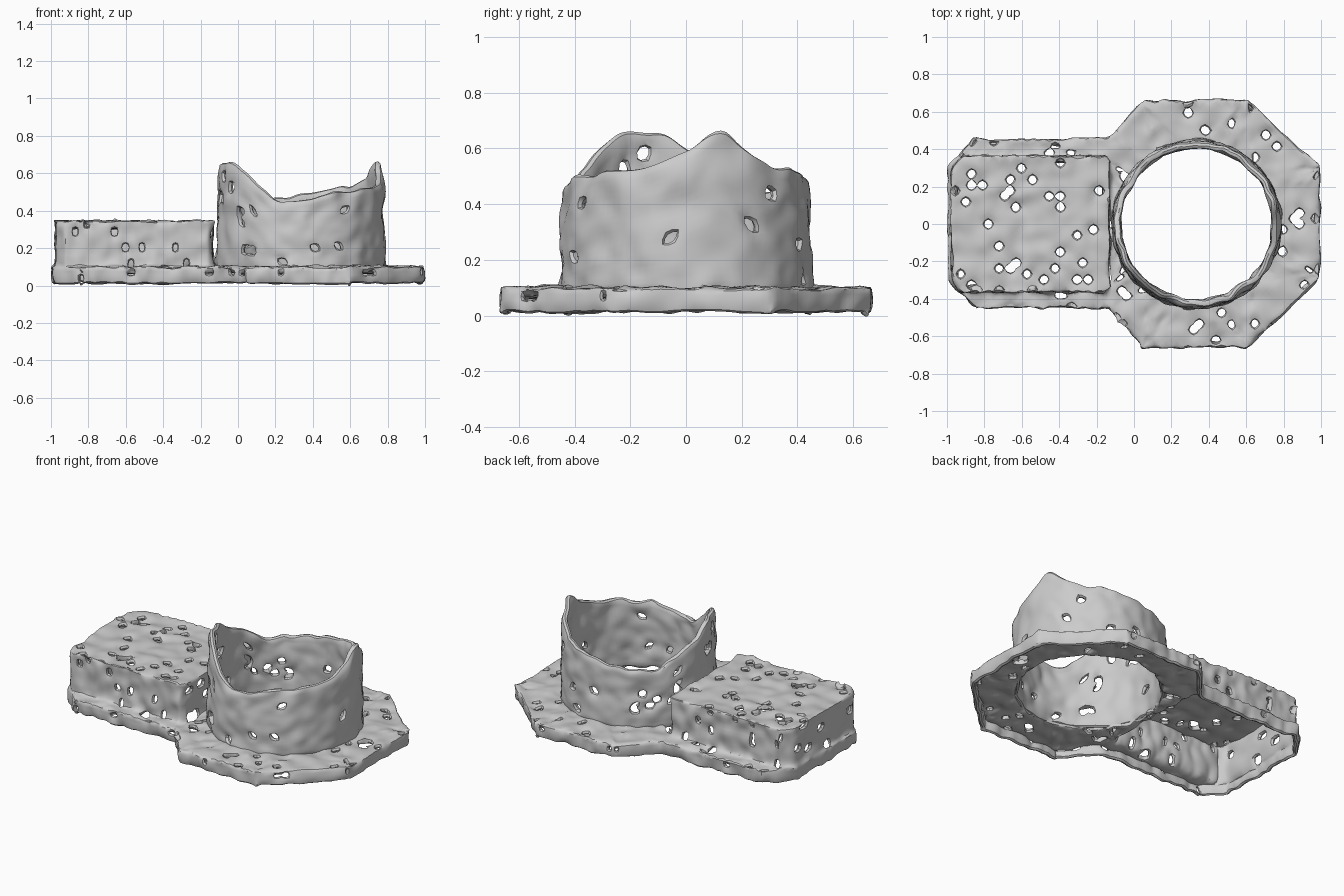
import bpy, bmesh, math, random
from mathutils import Vector, noise

random.seed(4)
if "Cube" in bpy.data.objects:
    bpy.data.objects.remove(bpy.data.objects["Cube"])

CENTRE = Vector((0.335, 0, 0))
FLANGE_Z, BOX_Z = 0.108, 0.35

grey = bpy.data.materials.new("stone_grey")
grey.use_nodes = True
grey.diffuse_color = (0.6, 0.6, 0.6, 1)
grey.node_tree.nodes["Principled BSDF"].inputs["Base Color"].default_value = (0.6, 0.6, 0.6, 1)


def loop(bm, points, z):
    return [bm.verts.new((x, y, z)) for x, y in points]


def edges_of(bm, verts):
    return [bm.edges.new((a, b)) for a, b in zip(verts, verts[1:] + verts[:1])]


def bridge(bm, lower, upper):
    n = len(lower)
    for i in range(n):
        j = (i + 1) % n
        bm.faces.new((lower[i], lower[j], upper[j], upper[i]))


def slice_cells(bm, step):
    """Cut every panel into small diamond cells."""
    for normal in (Vector((1, 1, 0)), Vector((1, -1, 0)), Vector((0, 0, 1))):
        normal.normalize()
        for k in range(-40, 41):
            bmesh.ops.bisect_plane(bm, geom=bm.verts[:] + bm.edges[:] + bm.faces[:],
                                   dist=1e-5, plane_co=normal * (k + 0.37) * step, plane_no=normal)
    bmesh.ops.remove_doubles(bm, verts=bm.verts[:], dist=step * 0.3)


def erode(bm, share, rough, min_area):
    """Punch scattered pits, then roughen the surface."""
    pits = [f for f in bm.faces if f.calc_area() > min_area
            and not any(e.is_boundary for e in f.edges) and random.random() < share]
    bmesh.ops.delete(bm, geom=pits, context="FACES_ONLY")
    bm.normal_update()
    moves = [(v, v.normal * (rough * (noise.noise(v.co * 16) - 0.25 + random.uniform(-0.5, 0.3))))
             for v in bm.verts]
    for v, move in moves:
        v.co += move
        v.co.z = max(v.co.z, 0)


def finish(name, bm, thickness):
    mesh = bpy.data.meshes.new(name)
    bm.to_mesh(mesh)
    bm.free()
    mesh.materials.append(grey)
    obj = bpy.data.objects.new(name, mesh)
    bpy.context.collection.objects.link(obj)
    bpy.ops.object.select_all(action="DESELECT")
    obj.select_set(True)
    bpy.context.view_layer.objects.active = obj
    solid = obj.modifiers.new("thickness", "SOLIDIFY")
    solid.thickness, solid.offset = thickness, -1
    obj.modifiers.new("soften", "SUBSURF").levels = 1
    for mod in ("thickness", "soften"):
        bpy.ops.object.modifier_apply(modifier=mod)
    bpy.ops.object.shade_smooth_by_angle(angle=math.radians(35))


# Hollow base: skirt, flange plate and raised box, open underneath
outline = [(-1, -0.31), (-0.86, -0.455), (-0.14, -0.455), (0.04, -0.67), (0.61, -0.67), (1, -0.29),
           (1, 0.31), (0.61, 0.67), (0.04, 0.67), (-0.14, 0.465), (-0.86, 0.465), (-1, 0.31)]
box_foot = [(-0.985, -0.3), (-0.93, -0.37), (-0.15, -0.37), (-0.125, -0.34),
            (-0.125, 0.34), (-0.15, 0.37), (-0.93, 0.37), (-0.985, 0.3)]
bore = [(CENTRE.x + 0.425 * math.cos(a), 0.425 * math.sin(a))
        for a in (math.tau * i / 40 for i in range(40))]

bm = bmesh.new()
skirt = loop(bm, outline, 0.005)
rim = loop(bm, outline, FLANGE_Z)
foot = loop(bm, box_foot, FLANGE_Z)
roof = loop(bm, box_foot, BOX_Z)
hole = loop(bm, bore, FLANGE_Z)
plate = edges_of(bm, rim) + edges_of(bm, foot) + edges_of(bm, hole)
bmesh.ops.triangle_fill(bm, use_beauty=True, use_dissolve=False, edges=plate, normal=(0, 0, 1))
bridge(bm, skirt, rim)
bridge(bm, foot, roof)
bm.faces.new(roof)
slice_cells(bm, 0.042)
bmesh.ops.recalc_face_normals(bm, faces=bm.faces[:])
if sum(f.normal.z * f.calc_area() for f in bm.faces) < 0:
    bmesh.ops.reverse_faces(bm, faces=bm.faces[:])
erode(bm, 0.09, 0.022, 0.0009)
finish("base_shell", bm, 0.035)

# Round collar with a broken, uneven top: (angle in degrees, height)
crest = [(0, 0.61), (7, 0.66), (18, 0.66), (30, 0.57), (52, 0.53), (75, 0.5), (95, 0.48),
         (135, 0.45), (155, 0.53), (177, 0.59), (186, 0.66), (216, 0.66), (228, 0.57),
         (242, 0.52), (248, 0.46), (270, 0.47), (300, 0.5), (335, 0.53), (360, 0.61)]


def crest_height(deg):
    for (a, za), (b, zb) in zip(crest, crest[1:]):
        if a <= deg <= b:
            return za + (zb - za) * (deg - a) / (b - a)


COLS, ROWS = 64, 11
bm = bmesh.new()
rings = [[] for _ in range(ROWS + 1)]
for i in range(COLS):
    top = crest_height(360 * i / COLS) + random.uniform(-0.012, 0.012)
    for r, ring in enumerate(rings):
        a = math.tau * (i + 0.5 * (r % 2)) / COLS
        radius = 0.462 - 0.012 * r / ROWS
        z = 0.075 + (top - 0.075) * r / ROWS
        ring.append(bm.verts.new(CENTRE + Vector((radius * math.cos(a), radius * math.sin(a), z))))
for lower, upper in zip(rings, rings[1:]):
    bridge(bm, lower, upper)
erode(bm, 0.06, 0.022, 0.0008)
finish("round_collar", bm, 0.04)
